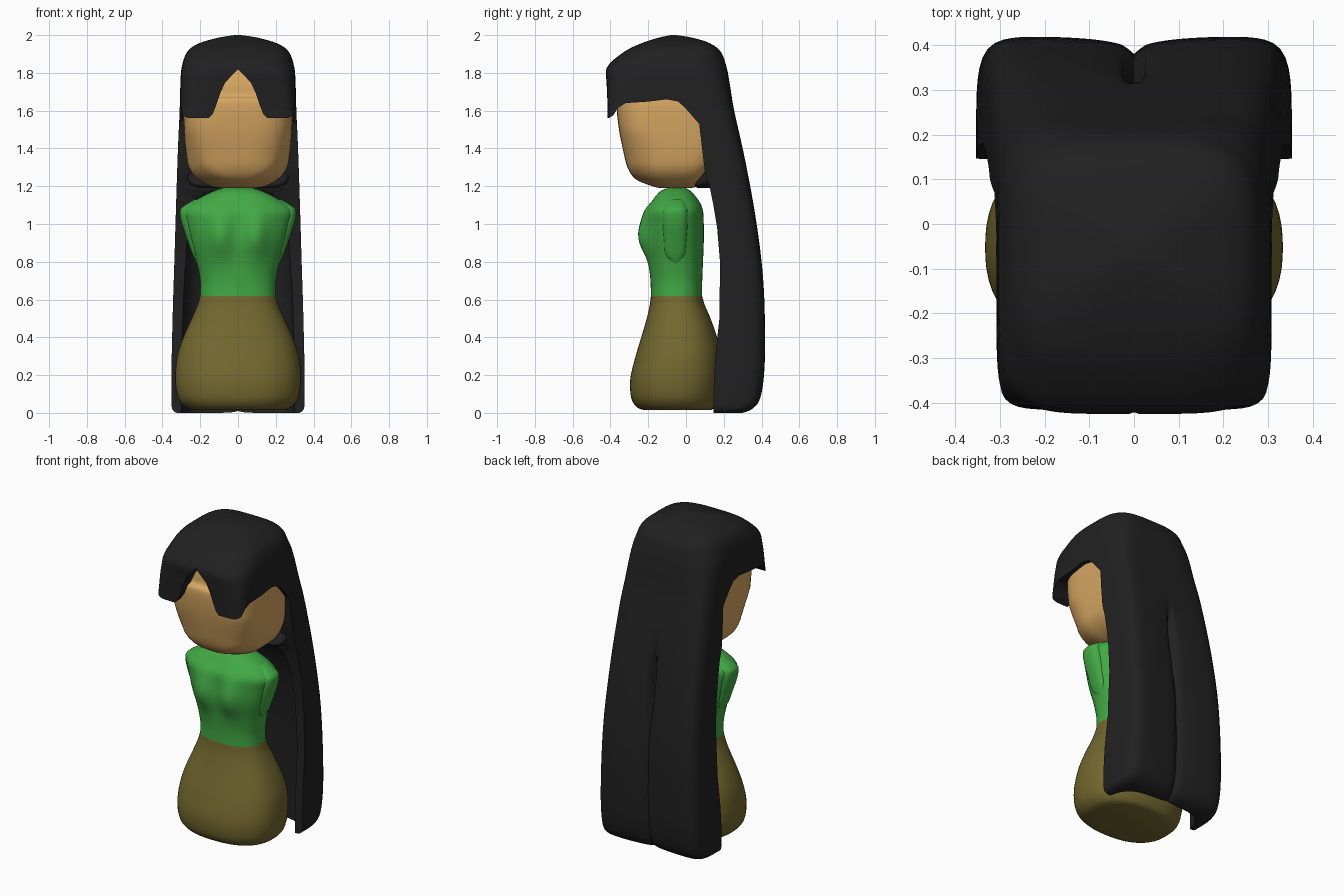
import bpy, bmesh, math


def material(name, rgb):
    m = bpy.data.materials.new(name)
    m.diffuse_color = (*rgb, 1)
    return m


SKIN = material("skin", (0.67, 0.38, 0.12))
GREEN = material("green cloth", (0.055, 0.40, 0.06))
OLIVE = material("olive cloth", (0.17, 0.135, 0.028))
BLACK = material("black hair", (0.015, 0.015, 0.015))


def spline(a, b, c, d, t):
    return [0.5 * (2 * q + (r - p) * t + (2 * p - 5 * q + 4 * r - s) * t * t
                   + (3 * q - p - 3 * r + s) * t ** 3) for p, q, r, s in zip(a, b, c, d)]


def ramp(v, lo, hi):
    return min(max((v - lo) / (hi - lo), 0), 1)


def finish(bm, name, mat):
    bmesh.ops.recalc_face_normals(bm, faces=bm.faces)
    me = bpy.data.meshes.new(name)
    bm.to_mesh(me)
    bm.free()
    ob = bpy.data.objects.new(name, me)
    bpy.context.collection.objects.link(ob)
    if mat:
        me.materials.append(mat)
    return ob


def smooth(ob, degrees=40):
    bpy.ops.object.select_all(action='DESELECT')
    ob.select_set(True)
    bpy.context.view_layer.objects.active = ob
    bpy.ops.object.shade_smooth_by_angle(angle=math.radians(degrees))


def loft(name, mat, keys, power=lambda z, s: 2.4, segs=64, steps=4, deform=None):
    """Stack rounded-box rings; each key is (z, centre x, half width, front y, back y)."""
    rows = []
    for i in range(len(keys) - 1):
        p = keys[max(i - 1, 0)], keys[i], keys[i + 1], keys[min(i + 2, len(keys) - 1)]
        rows += [spline(*p, k / steps) for k in range(steps)]
    rows.append(keys[-1])
    bm = bmesh.new()
    rings = []
    for z, cx, rx, y0, y1 in rows:
        ring = []
        for k in range(segs):
            a = 2 * math.pi * k / segs
            c, s = math.cos(a), math.sin(a)
            e = power(z, s)
            r = (abs(c) ** e + abs(s) ** e) ** (-1 / e)
            x, y = cx + rx * r * c, (y0 + y1) / 2 + (y1 - y0) / 2 * r * s
            if deform:
                y += deform(x, z, s)
            ring.append(bm.verts.new((x, y, z)))
        rings.append(ring)
    for a, b in zip(rings, rings[1:]):
        for k in range(segs):
            n = (k + 1) % segs
            bm.faces.new((a[k], a[n], b[n], b[k]))
    bm.faces.new(rings[0])
    bm.faces.new(rings[-1])
    return finish(bm, name, mat)


def prism(name, points, place, lo, hi):
    """Extrude a flat outline between lo and hi along the axis chosen by place."""
    bm = bmesh.new()
    a = [bm.verts.new(place(u, v, lo)) for u, v in points]
    b = [bm.verts.new(place(u, v, hi)) for u, v in points]
    bm.faces.new(a)
    bm.faces.new(b)
    for k in range(len(a)):
        n = (k + 1) % len(a)
        bm.faces.new((a[k], a[n], b[n], b[k]))
    return finish(bm, name, None)


def cut(ob, cutter):
    mod = ob.modifiers.new("cut", 'BOOLEAN')
    mod.operation, mod.solver, mod.object = 'DIFFERENCE', 'EXACT', cutter
    bpy.context.view_layer.objects.active = ob
    bpy.ops.object.modifier_apply(modifier=mod.name)
    bpy.data.objects.remove(cutter, do_unlink=True)


# Skirt
smooth(loft("skirt", OLIVE, [
    (0.015, 0, 0.24, -0.22, 0.13), (0.03, 0, 0.28, -0.26, 0.155), (0.08, 0, 0.318, -0.29, 0.175),
    (0.18, 0, 0.333, -0.295, 0.19), (0.30, 0, 0.322, -0.267, 0.187), (0.40, 0, 0.29, -0.237, 0.165),
    (0.50, 0, 0.245, -0.208, 0.13), (0.57, 0, 0.215, -0.192, 0.10), (0.62, 0, 0.20, -0.186, 0.085)]))


# Top, with two soft bumps on the chest
def chest(x, z, s):
    if s > 0:
        return 0
    return -0.05 * math.exp(-((abs(x) - 0.1) / 0.065) ** 2 - ((z - 0.94) / 0.12) ** 2) * -s


smooth(loft("top", GREEN, [
    (0.62, 0, 0.20, -0.186, 0.085), (0.70, 0, 0.20, -0.188, 0.086), (0.80, 0, 0.22, -0.198, 0.09),
    (0.90, 0, 0.25, -0.213, 0.094), (1.00, 0, 0.278, -0.213, 0.094), (1.07, 0, 0.29, -0.21, 0.09),
    (1.12, 0, 0.235, -0.18, 0.07), (1.17, 0, 0.14, -0.14, 0.03), (1.19, 0, 0.08, -0.10, 0.0)],
    deform=chest))

# Short arms
for side, label in ((-1, "left"), (1, "right")):
    smooth(loft(label + "_arm", GREEN, [
        (0.79, side * 0.205, 0.012, -0.07, -0.04), (0.84, side * 0.212, 0.03, -0.11, -0.005),
        (0.92, side * 0.227, 0.044, -0.12, 0.005), (1.00, side * 0.246, 0.052, -0.125, 0.01),
        (1.06, side * 0.254, 0.055, -0.125, 0.01), (1.09, side * 0.24, 0.055, -0.115, 0.005),
        (1.13, side * 0.18, 0.05, -0.09, -0.01)], segs=32))


# Head, with a shallow brow ledge and a round chin
def chin(x, z, s):
    d = math.hypot(x, min(z - 1.46, 0))
    return 0.05 * ramp(d, 0.23, 0.30) * max(-s, 0) * ramp(1.5 - z, 0, 0.08)


smooth(loft("head", SKIN, [
    (1.19, 0, 0.09, -0.16, 0.02), (1.20, 0, 0.145, -0.20, 0.06), (1.24, 0, 0.215, -0.27, 0.09),
    (1.30, 0, 0.26, -0.31, 0.13), (1.40, 0, 0.278, -0.335, 0.17), (1.50, 0, 0.286, -0.355, 0.18),
    (1.60, 0, 0.288, -0.366, 0.18), (1.66, 0, 0.282, -0.362, 0.17), (1.68, 0, 0.275, -0.335, 0.16),
    (1.75, 0, 0.26, -0.325, 0.13), (1.84, 0, 0.21, -0.29, 0.08), (1.88, 0, 0.15, -0.22, 0.05)],
    power=lambda z, s: 2.7 + 0.8 * ramp(z, 1.35, 1.5) - ramp(z, 1.68, 1.8) if s < 0 else 5, deform=chin))


# Hair mass, parted down the back
def parting(x, z, s):
    if s < 0:
        return 0
    t = ramp(1.32 - z, 0, 0.25)
    slit = 0.045 * math.exp(-(x / 0.018) ** 2 - ((z - 1.12) / 0.22) ** 2)
    return -t * (0.028 * math.exp(-abs(x) / 0.07) + 0.012 * math.exp(-(x / 0.015) ** 2) + slit)


def hair_power(z, s):
    return 10 - 6.5 * ramp(z, 1.54, 1.86) if s < 0 else 10 - 3 * ramp(z, 0.8, 1.5) - 3.5 * ramp(z, 1.5, 1.86)


hair = loft("hair", BLACK, [
    (0.0, 0, 0.325, -0.42, 0.30), (0.02, 0, 0.348, -0.42, 0.35), (0.08, 0, 0.353, -0.42, 0.395),
    (0.25, 0, 0.352, -0.42, 0.418), (0.55, 0, 0.345, -0.42, 0.418), (0.80, 0, 0.337, -0.42, 0.402),
    (1.10, 0, 0.328, -0.42, 0.36), (1.40, 0, 0.318, -0.42, 0.30), (1.60, 0, 0.309, -0.415, 0.255),
    (1.74, 0, 0.305, -0.42, 0.232), (1.83, 0, 0.298, -0.418, 0.215), (1.91, 0, 0.27, -0.33, 0.185),
    (1.955, 0, 0.21, -0.24, 0.13), (1.985, 0, 0.11, -0.15, 0.04), (2.0, 0, 0.02, -0.08, -0.05)],
    power=hair_power, segs=160, deform=parting)

# Side outline: opening for face and body
cut(hair, prism("face_cutter", [
    (-0.6, -0.1), (-0.6, 1.56), (-0.41, 1.56), (-0.385, 1.575), (-0.36, 1.615), (-0.32, 1.64),
    (-0.2, 1.648), (-0.1, 1.66), (-0.04, 1.648), (0.0, 1.61), (0.07, 1.53), (0.085, 1.4),
    (0.10, 1.28), (0.125, 1.2), (0.145, 1.1), (0.165, 0.98),
    (0.18, 0.8), (0.177, 0.5), (0.155, 0.3), (0.147, 0.15), (0.145, -0.1)],
    lambda u, v, w: (w, u, v), -0.6, 0.6))

# Hollow behind the body
cut(hair, loft("hollow_cutter", None, [
    (-0.1, 0, 0.305, -0.3, 0.29), (0.2, 0, 0.305, -0.3, 0.30), (0.55, 0, 0.30, -0.3, 0.305),
    (0.80, 0, 0.29, -0.3, 0.285), (1.00, 0, 0.28, -0.3, 0.245), (1.12, 0, 0.26, -0.3, 0.19),
    (1.18, 0, 0.23, -0.3, 0.13)], power=lambda z, s: 4))

# Hair at the nape, under the back of the head
smooth(loft("nape_hair", BLACK, [
    (1.19, 0, 0.20, 0.06, 0.17), (1.21, 0, 0.25, 0.045, 0.19), (1.25, 0, 0.27, 0.075, 0.20),
    (1.30, 0, 0.27, 0.11, 0.20)], power=lambda z, s: 4))

# Parted fringe
half = [(0.03, 1.79), (0.07, 1.745), (0.095, 1.69), (0.115, 1.63), (0.135, 1.58), (0.16, 1.555), (0.16, 1.5)]
arch = [(-x, z) for x, z in reversed(half)] + [(0, 1.82)] + half
cut(hair, prism("fringe_cutter", arch, lambda u, v, w: (u, w, v), -0.6, -0.24))
smooth(hair, 45)
